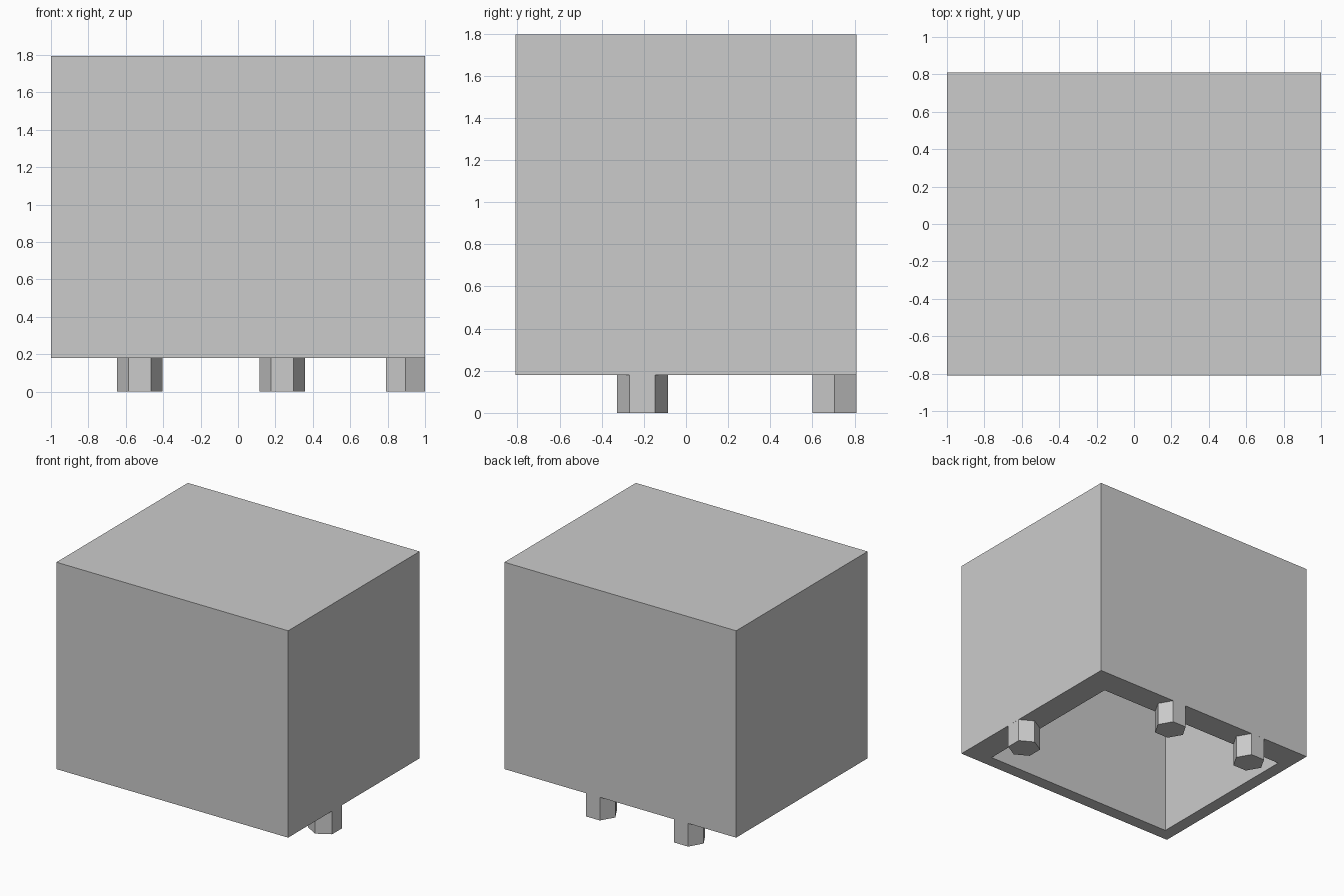
import bpy
import bmesh
from math import radians
from mathutils import Matrix

default = bpy.data.objects.get("Cube")
if default:
    bpy.data.objects.remove(default, do_unlink=True)

# Single flat grey
grey = bpy.data.materials.new("light grey")
grey.use_nodes = True
grey.diffuse_color = (0.6, 0.6, 0.6, 1)
grey.node_tree.nodes["Principled BSDF"].inputs["Base Color"].default_value = (0.6, 0.6, 0.6, 1)

LEG_H = 0.181      # leg height, underside of the body
TOP = 1.795
HALF_X, HALF_Y = 1.0, 0.81
THIN, WIDE = 0.1, 0.21   # wall thicknesses
RADIUS = 0.121


def finish(bm, name):
    bmesh.ops.recalc_face_normals(bm, faces=bm.faces)
    mesh = bpy.data.meshes.new(name)
    bm.to_mesh(mesh)
    bm.free()
    mesh.materials.append(grey)
    obj = bpy.data.objects.new(name, mesh)
    bpy.context.collection.objects.link(obj)
    return obj


# Solid block for the body
bm = bmesh.new()
height = TOP - LEG_H
bmesh.ops.create_cube(bm, size=1, matrix=Matrix.Translation((0, 0, LEG_H + height / 2))
                      @ Matrix.Diagonal((2 * HALF_X, 2 * HALF_Y, height, 1)))

# Rim around the underside, wider over the legs
bm.faces.ensure_lookup_table()
floor = min(bm.faces, key=lambda f: f.calc_center_median().z)
bmesh.ops.inset_individual(bm, faces=[floor], thickness=THIN)
for v in floor.verts:
    v.co.x = HALF_X - WIDE if v.co.x > 0 else THIN - HALF_X
    v.co.y = HALF_Y - WIDE if v.co.y > 0 else THIN - HALF_Y

# Hollow inside, open underneath
hollow = bmesh.ops.extrude_discrete_faces(bm, faces=[floor])["faces"][0]
bmesh.ops.translate(bm, verts=hollow.verts, vec=(0, 0, height - THIN))
finish(bm, "box_body")


# Hexagonal legs under the wide walls, a corner along x or along y
def leg(name, x, y, corner_axis):
    bm = bmesh.new()
    bmesh.ops.create_cone(bm, cap_ends=True, segments=6, radius1=RADIUS,
                          radius2=RADIUS, depth=LEG_H)
    starts_along_y = max(v.co.y for v in bm.verts) > RADIUS * 0.95
    if starts_along_y != (corner_axis == 'Y'):
        bmesh.ops.rotate(bm, verts=bm.verts, matrix=Matrix.Rotation(radians(90), 3, 'Z'))
    finish(bm, name).location = (x, y, LEG_H / 2)


inset = WIDE / 2
leg("back_right_leg", -0.525, HALF_Y - inset, 'X')
leg("back_left_leg", 0.237, HALF_Y - inset, 'X')
leg("side_leg", HALF_X - inset, -0.207, 'Y')
